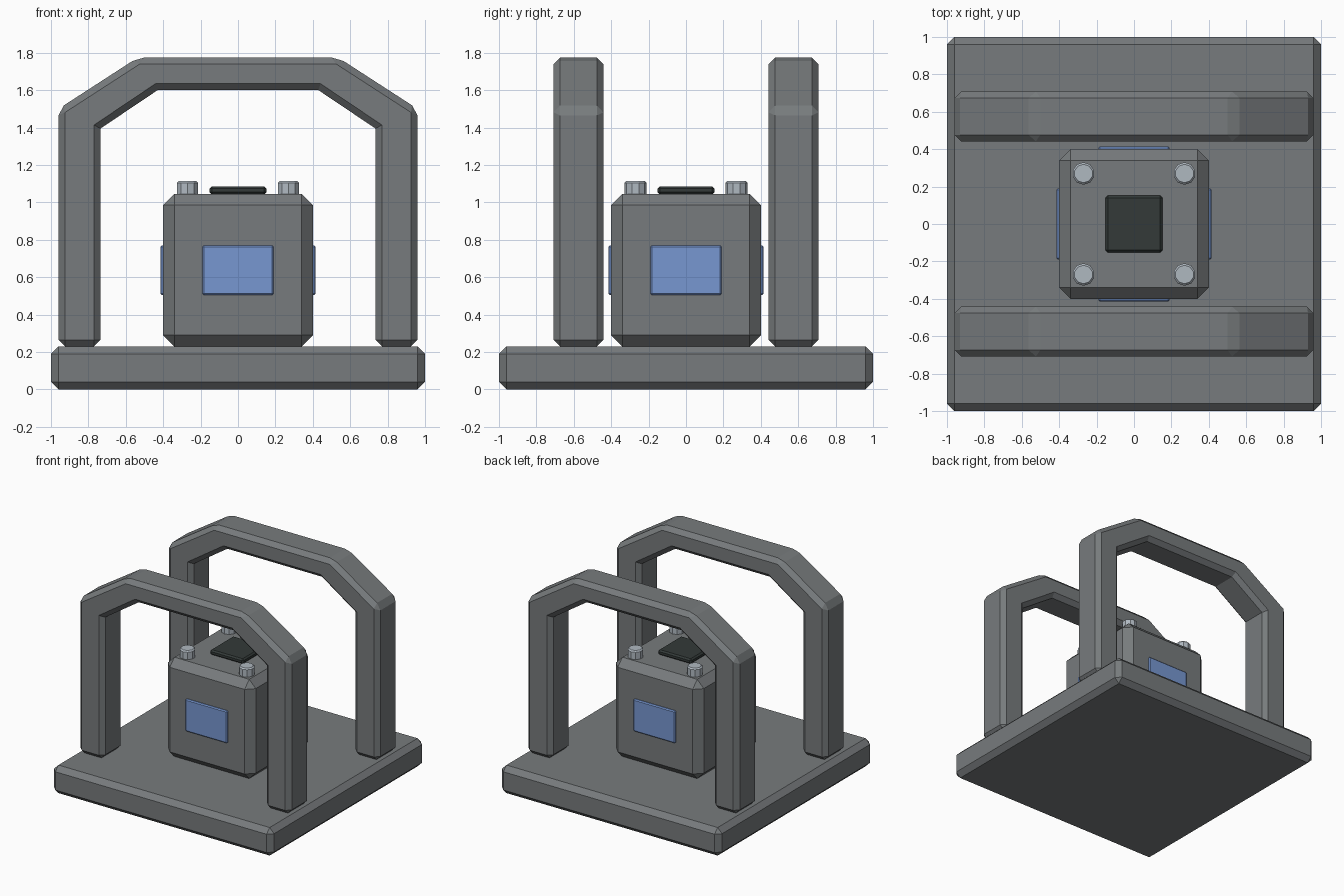
import bpy, bmesh, math
from mathutils import Matrix, Vector

if "Cube" in bpy.data.objects:
    bpy.data.objects.remove(bpy.data.objects["Cube"])


def material(name, rgb):
    m = bpy.data.materials.new(name)
    m.diffuse_color = (*rgb, 1)
    m.use_nodes = True
    m.node_tree.nodes["Principled BSDF"].inputs["Base Color"].default_value = m.diffuse_color
    return m


GREY = material("dark grey metal", (0.185, 0.198, 0.205))
BLUE = material("blue screen", (0.185, 0.31, 0.64))
STEEL = material("light steel", (0.43, 0.48, 0.53))
BLACK = material("black rubber", (0.033, 0.042, 0.040))


def bevel(bm, edges, width):
    bmesh.ops.bevel(bm, geom=edges, offset=width, offset_type='OFFSET',
                    segments=1, profile=0.5, affect='EDGES', clamp_overlap=True)


def finish(bm, name, mat):
    bmesh.ops.recalc_face_normals(bm, faces=bm.faces)
    me = bpy.data.meshes.new(name)
    bm.to_mesh(me)
    bm.free()
    me.materials.append(mat)
    ob = bpy.data.objects.new(name, me)
    bpy.context.collection.objects.link(ob)
    return ob


def box(name, lo, hi, width, mat, turn=0):
    """Chamfered box between two corners, turned about the z axis."""
    lo, hi = Vector(lo), Vector(hi)
    bm = bmesh.new()
    bmesh.ops.create_cube(bm, size=1)
    for v in bm.verts:
        v.co = (lo + hi) / 2 + v.co * (hi - lo)
    bevel(bm, bm.edges[:], width)
    bm.transform(Matrix.Rotation(turn, 4, 'Z'))
    return finish(bm, name, mat)


def bolt(name, x, y):
    bm = bmesh.new()
    bmesh.ops.create_cone(bm, cap_ends=True, segments=10, radius1=0.06,
                          radius2=0.06, depth=0.085,
                          matrix=Matrix.Translation((x, y, 1.0725)))
    rim = [e for e in bm.edges if all(v.co.z > 1.1 for v in e.verts)]
    bevel(bm, rim, 0.01)
    return finish(bm, name, STEEL)


def arch(name, y0, y1):
    """Extruded arch; every edge chamfered except the inner corners."""
    half = [(0.735, 0.23), (0.96, 0.23), (0.96, 1.5), (0.535, 1.775)]
    inner = [(0.43, 1.60), (0.735, 1.395)]
    outline = (half + [(-x, z) for x, z in reversed(half)]
               + [(-x, z) for x, z in reversed(inner)] + inner)
    bm = bmesh.new()
    face = bm.faces.new([bm.verts.new((x, y0, z)) for x, z in outline])
    ext = bmesh.ops.extrude_face_region(bm, geom=[face], use_keep_orig=True)
    for v in ext["geom"]:
        if isinstance(v, bmesh.types.BMVert):
            v.co.y = y1
    bmesh.ops.recalc_face_normals(bm, faces=bm.faces)
    bevel(bm, [e for e in bm.edges if e.is_convex], 0.035)
    return finish(bm, name, GREY)


# Base slab and central housing
box("base_plate", (-1, -1, 0), (1, 1, 0.23), 0.04, GREY)
box("core_housing", (-0.4, -0.4, 0.23), (0.4, 0.4, 1.045), 0.06, GREY)

# Screens on the four sides
for i, side in enumerate(("front", "right", "back", "left")):
    box(side + "_screen", (-0.19, -0.415, 0.505), (0.19, -0.37, 0.77),
        0.008, BLUE, i * math.pi / 2)

# Top pad and corner bolts
box("top_pad", (-0.152, -0.152, 1.043), (0.152, 0.152, 1.085), 0.012, BLACK)
for sx in (-1, 1):
    for sy in (-1, 1):
        bolt(f"bolt_{'right' if sx > 0 else 'left'}_{'back' if sy > 0 else 'front'}",
             sx * 0.27, sy * 0.27)

# Guard arches
arch("front_arch", -0.708, -0.442)
arch("back_arch", 0.442, 0.708)
